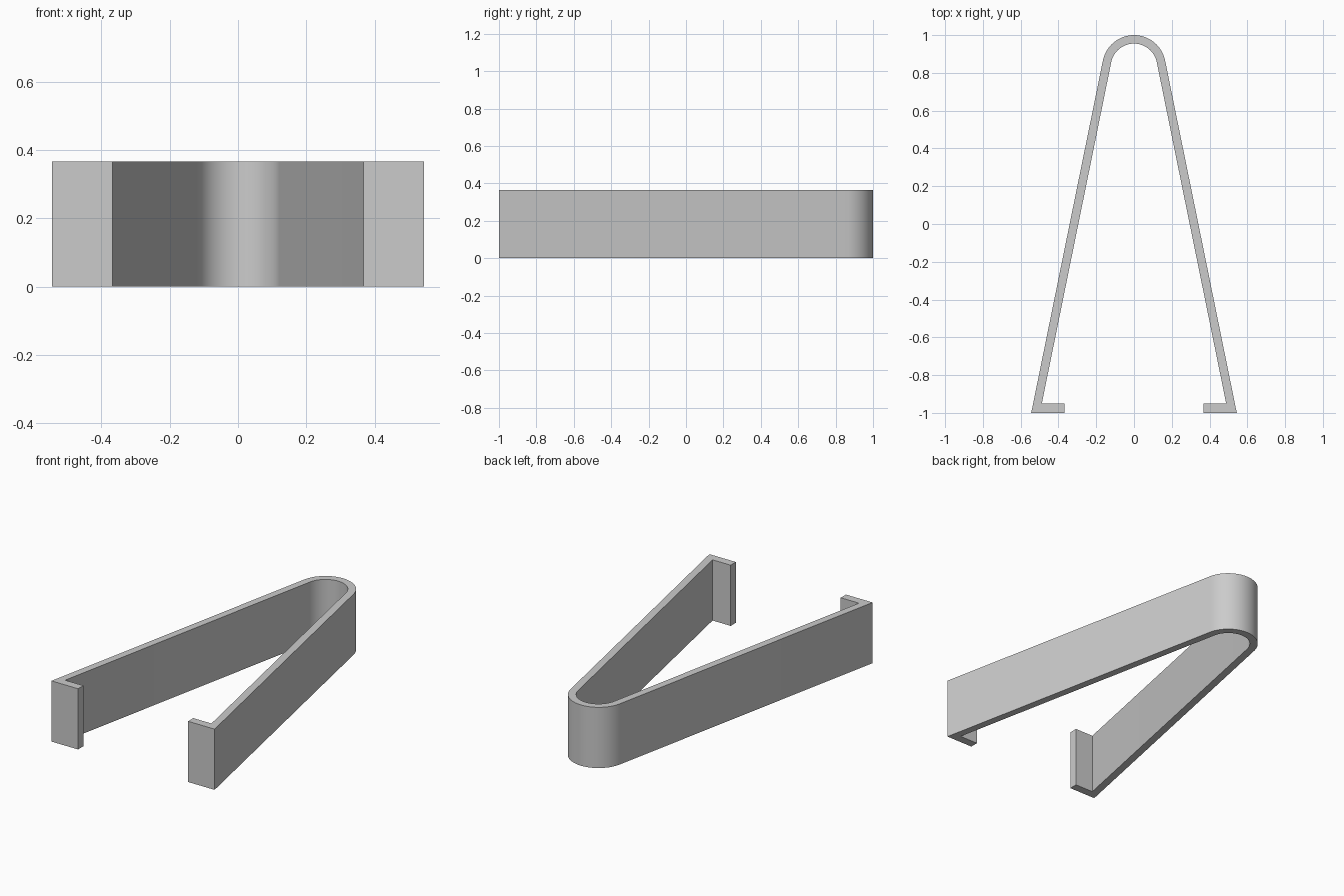
import bpy, bmesh
from math import sin, cos, tan, pi, radians

# Remove the default object
cube = bpy.data.objects.get("Cube")
if cube:
    bpy.data.objects.remove(cube, do_unlink=True)

HEIGHT, WALL = 0.366, 0.045
RADIUS, CENTRE = 0.168, 0.832
SPLAY = radians(11.5)
FRONT, LIP_BACK, LIP_TIP = -1.0, -0.95, 0.367
STEPS = 32

# Plain grey
grey = bpy.data.materials.new("light_grey")
grey.use_nodes = True
colour = (0.6, 0.6, 0.6, 1)
grey.diffuse_color = colour
grey.node_tree.nodes["Principled BSDF"].inputs["Base Color"].default_value = colour


def arc(radius):
    """Bend points from the +x arm over the back to the -x arm."""
    angles = [SPLAY + (pi - 2 * SPLAY) * i / STEPS for i in range(STEPS + 1)]
    return [(radius * cos(a), CENTRE + radius * sin(a)) for a in angles]


def arm_x(radius, y):
    """Where the straight arm tangent to the bend reaches a given y."""
    return radius * cos(SPLAY) + (CENTRE + radius * sin(SPLAY) - y) * tan(SPLAY)


# Outline: outer face, then left lip, inner face, right lip
inner = RADIUS - WALL
foot, root = arm_x(RADIUS, FRONT), arm_x(inner, LIP_BACK)
outline = [(foot, FRONT)] + arc(RADIUS) + [(-foot, FRONT)]
outline += [(-LIP_TIP, FRONT), (-LIP_TIP, LIP_BACK), (-root, LIP_BACK)]
outline += arc(inner)[::-1]
outline += [(root, LIP_BACK), (LIP_TIP, LIP_BACK), (LIP_TIP, FRONT)]

# Extrude the outline into the bent strip with its two hooked ends
bm = bmesh.new()
base = bm.faces.new([bm.verts.new((x, y, 0)) for x, y in outline])
result = bmesh.ops.extrude_face_region(bm, geom=[base], use_keep_orig=True)
top = [v for v in result["geom"] if isinstance(v, bmesh.types.BMVert)]
bmesh.ops.translate(bm, verts=top, vec=(0, 0, HEIGHT))
bmesh.ops.recalc_face_normals(bm, faces=bm.faces)
mesh = bpy.data.meshes.new("spring_clip")
bm.to_mesh(mesh)
bm.free()
mesh.materials.append(grey)

clip = bpy.data.objects.new("spring_clip", mesh)
bpy.context.collection.objects.link(clip)
bpy.ops.object.select_all(action="DESELECT")
clip.select_set(True)
bpy.context.view_layer.objects.active = clip
bpy.ops.object.shade_smooth_by_angle(angle=radians(30))
